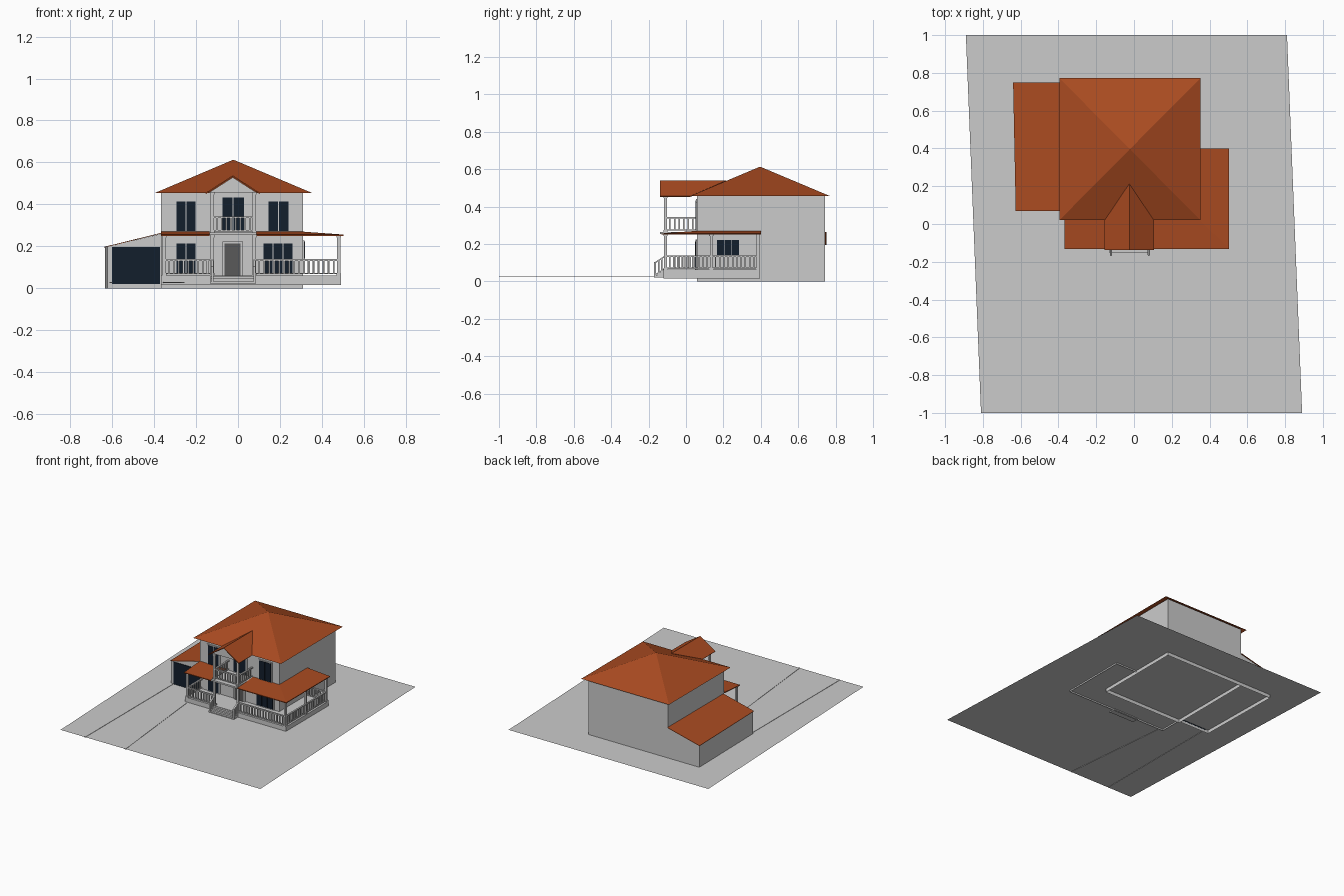
import bpy, bmesh
from mathutils import Vector

if "Cube" in bpy.data.objects:
    bpy.data.objects.remove(bpy.data.objects["Cube"])


def material(name, rgb):
    m = bpy.data.materials.new(name)
    m.diffuse_color = (*rgb, 1)
    m.use_nodes = True
    m.node_tree.nodes["Principled BSDF"].inputs["Base Color"].default_value = m.diffuse_color
    return m


ROOF = material("rust_roof", (0.4, 0.07, 0.015))
GLASS = material("dark_glass", (0.006, 0.013, 0.025))
DOOR = material("door_grey", (0.1, 0.1, 0.1))


def finish(name, bm, mat=None, thick=0):
    me = bpy.data.meshes.new(name)
    bm.to_mesh(me)
    bm.free()
    ob = bpy.data.objects.new(name, me)
    bpy.context.collection.objects.link(ob)
    if mat:
        me.materials.append(mat)
    if thick:
        s = ob.modifiers.new("thickness", "SOLIDIFY")
        s.thickness = thick
        s.offset = -1
    return ob


def surface(name, verts, faces, mat=None, thick=0):
    bm = bmesh.new()
    vs = [bm.verts.new(v) for v in verts]
    for f in faces:
        bm.faces.new([vs[i] for i in f])
    return finish(name, bm, mat, thick)


def prism(bm, pts, z0, z1, top=True, bottom=True):
    # counter-clockwise plan outline raised from z0 to z1
    lo = [bm.verts.new((x, y, z0)) for x, y in pts]
    hi = [bm.verts.new((x, y, z1)) for x, y in pts]
    n = len(pts)
    for i in range(n):
        j = (i + 1) % n
        bm.faces.new((lo[i], lo[j], hi[j], hi[i]))
    if top:
        bm.faces.new(hi)
    if bottom:
        bm.faces.new(lo[::-1])


def box(bm, x0, x1, y0, y1, z0, z1, **k):
    prism(bm, [(x0, y0), (x1, y0), (x1, y1), (x0, y1)], z0, z1, **k)


def beam(bm, p, q, w, h):
    # straight bar between two points, may slope
    p, q = Vector(p), Vector(q)
    d = q - p
    s = Vector((-d.y, d.x, 0)).normalized() * w / 2
    u = Vector((0, 0, h / 2))
    a, b = [[bm.verts.new(c + o) for o in (s - u, -s - u, -s + u, s + u)] for c in (p, q)]
    for i in range(4):
        j = (i + 1) % 4
        bm.faces.new((a[i], a[j], b[j], b[i]))
    bm.faces.new(a[::-1])
    bm.faces.new(b)


def railing(bm, p, q, height=0.065, step=0.023):
    # p and q lie on the bottom rail
    p, q = Vector(p), Vector(q)
    up = Vector((0, 0, height))
    beam(bm, p, q, 0.007, 0.006)
    beam(bm, p + up, q + up, 0.012, 0.008)
    n = max(2, round((q - p).length / step))
    for i in range(1, n):
        c = p.lerp(q, i / n)
        box(bm, c.x - .004, c.x + .004, c.y - .004, c.y + .004, c.z, c.z + height)


def posts(name, places, z0, z1, r=0.008):
    bm = bmesh.new()
    for x, y in places:
        box(bm, x - r, x + r, y - r, y + r, z0, z1)
        for a, b in ((z0, z0 + .012), (z1 - .012, z1)):
            box(bm, x - r - .003, x + r + .003, y - r - .003, y + r + .003, a, b)
    finish(name, bm)


# Lot and driveway edges
surface("lot", [(-.81, -1, .027), (.89, -1, .027), (.81, 1, .027), (-.89, 1, .027)], [(0, 1, 2, 3)])
bm = bmesh.new()
beam(bm, (-.605, -1, .027), (-.605, .07, .027), .014, .005)
beam(bm, (-.262, -1, .027), (-.35, -.125, .027), .014, .005)
finish("driveway_edges", bm)

# Main walls and pyramid roof
bm = bmesh.new()
box(bm, -.367, .31, .06, .743, 0, .462, top=False, bottom=False)
finish("house_walls", bm)
ZE, CX = .455, -.025
surface("main_roof", [(-.395, .02, ZE), (.352, .02, ZE), (.352, .772, ZE), (-.395, .772, ZE), (-.022, .396, .613)],
        [(0, 1, 4), (1, 2, 4), (2, 3, 4), (3, 0, 4)], ROOF)

# Gable over the balcony
surface("gable_roof", [(CX - .13, -.138, ZE), (CX, -.138, .538), (CX + .13, -.138, ZE),
                       (CX - .13, .02, ZE), (CX, .213, .538), (CX + .13, .02, ZE)],
        [(0, 1, 4, 3), (1, 2, 5, 4)], ROOF, .006)
surface("gable_front", [(CX - .115, -.112, ZE), (CX + .115, -.112, ZE), (CX, -.112, .529)], [(0, 1, 2)])

# Garage with lean-to roof
surface("garage_walls", [(-.622, .075, 0), (-.367, .075, 0), (-.367, .075, .26), (-.622, .075, .198),
                         (-.634, .743, 0), (-.367, .743, 0), (-.367, .743, .26), (-.634, .743, .196)],
        [(0, 1, 2, 3), (4, 0, 3, 7), (5, 4, 7, 6)])
surface("garage_roof", [(-.626, .068, .2), (-.367, .068, .264), (-.367, .75, .264), (-.64, .75, .197)],
        [(0, 1, 2, 3)], ROOF, .003)
bm = bmesh.new()
box(bm, -.6, -.371, .07, .076, .02, .197)
finish("garage_door", bm, GLASS)

# Wrap-around porch floor
bm = bmesh.new()
prism(bm, [(-.367, -.12), (.492, -.12), (.492, .395), (.31, .395), (.31, .06), (-.367, .06)],
      .015, .062, bottom=False)
finish("porch_base", bm)

# Porch roof: left slope, then right slope with a hip round the corner
HI, LO = .27, .256
surface("porch_roof_left", [(-.367, -.132, LO), (-.135, -.132, LO), (-.135, .06, HI), (-.367, .06, HI)],
        [(0, 1, 2, 3)], ROOF, .006)
surface("porch_roof_right", [(.087, -.132, LO), (.503, -.132, LO), (.31, .06, HI), (.087, .06, HI),
                             (.503, .4, LO), (.31, .4, HI)],
        [(0, 1, 2, 3), (1, 4, 5, 2)], ROOF, .006)

# Balcony slab
bm = bmesh.new()
box(bm, -.135, .087, -.138, .06, .253, .265)
finish("balcony_floor", bm)

# Posts
LX, RX, FY = -.122, .078, -.11
posts("porch_posts", [(-.352, FY), (LX, FY), (RX, FY), (.48, FY), (.48, .135), (.48, .385)], .06, .255)
posts("balcony_posts", [(LX, FY), (RX, FY)], .262, .458)

# Railings
bm = bmesh.new()
for a, b in (((-.352, FY), (LX, FY)), ((RX, FY), (.48, FY)), ((.48, FY), (.48, .135)),
             ((.48, .135), (.48, .385)), ((.31, .385), (.48, .385)), ((-.352, FY), (-.352, .06))):
    railing(bm, (*a, .07), (*b, .07))
finish("porch_railing", bm)
bm = bmesh.new()
for a, b in (((LX, FY), (RX, FY)), ((LX, FY), (LX, .06)), ((RX, FY), (RX, .06))):
    railing(bm, (*a, .274), (*b, .274))
finish("balcony_railing", bm)

# Front steps with sloping side rails
bm = bmesh.new()
for i in range(3):
    box(bm, -.132, .082, -.168 + i * .016, -.115, .02, .033 + i * .013)
finish("front_steps", bm)
bm = bmesh.new()
for x in (LX, RX):
    railing(bm, (x, -.165, .035), (x, FY, .07), step=.02)
    box(bm, x - .005, x + .005, -.17, -.16, .02, .104)
finish("step_railing", bm)


# Windows: frame with dark panes on the front wall
def window(name, x0, x1, z0, z1, panes=2):
    bm = bmesh.new()
    box(bm, x0 - .008, x1 + .008, .054, .062, z0 - .006, z1 + .008)
    finish(name + "_frame", bm)
    bm = bmesh.new()
    w = (x1 - x0) / panes
    for i in range(panes):
        box(bm, x0 + i * w + .002, x0 + (i + 1) * w - .002, .051, .06, z0, z1)
    return finish(name + "_panes", bm, GLASS)


window("lower_left_window", -.295, -.2, .068, .214)
window("lower_right_window", .12, .262, .068, .214, 3)
window("upper_left_window", -.295, -.2, .272, .414)
window("upper_right_window", .143, .243, .272, .414)
window("balcony_door", -.077, .03, .272, .433)

# Side window on the porch
bm = bmesh.new()
box(bm, .308, .316, .158, .291, .135, .228)
finish("side_window_frame", bm)
bm = bmesh.new()
for i in range(3):
    box(bm, .31, .319, .166 + i * .04, .203 + i * .04, .142, .222)
finish("side_window_panes", bm, GLASS)

# Front door
bm = bmesh.new()
box(bm, -.075, .023, .052, .062, .062, .224)
finish("front_door_frame", bm)
bm = bmesh.new()
box(bm, -.064, .012, .049, .06, .062, .214)
finish("front_door", bm, DOOR)
